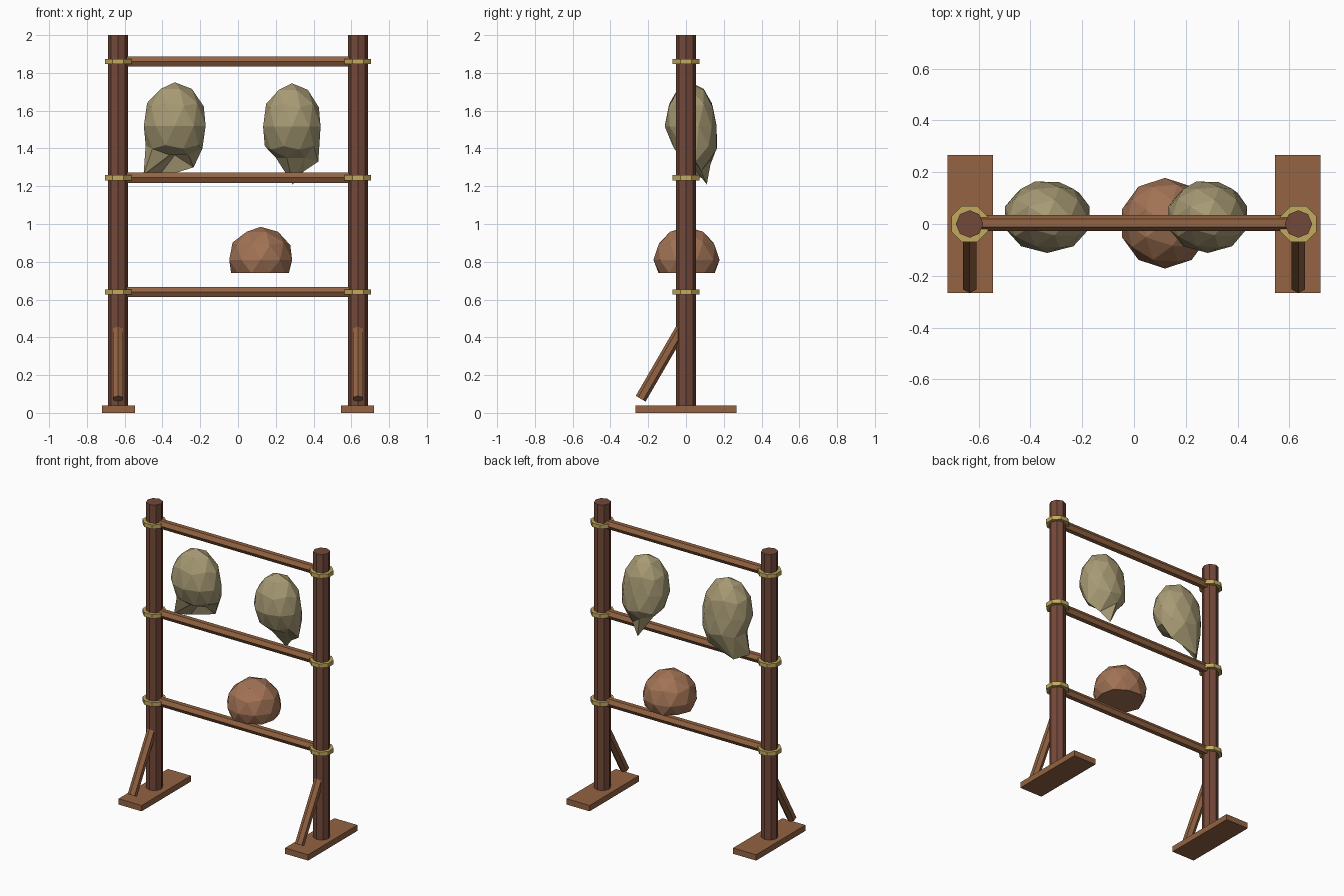
import bpy, bmesh, math
from mathutils import Vector

cube = bpy.data.objects.get("Cube")
if cube:
    bpy.data.objects.remove(cube, do_unlink=True)


def material(name, rgb):
    linear = [((c / 255 + 0.055) / 1.055) ** 2.4 for c in rgb] + [1.0]
    mat = bpy.data.materials.new(name)
    mat.use_nodes = True
    mat.diffuse_color = linear
    mat.node_tree.nodes["Principled BSDF"].inputs["Base Color"].default_value = linear
    return mat


dark_wood = material("dark wood", (116, 73, 58))
light_wood = material("light wood", (147, 99, 66))
rope = material("rope yellow", (194, 170, 94))
canvas = material("pale canvas", (167, 154, 116))
leather = material("brown leather", (162, 115, 85))


def finish(bm, name, mat):
    bmesh.ops.recalc_face_normals(bm, faces=bm.faces)
    mesh = bpy.data.meshes.new(name)
    bm.to_mesh(mesh)
    bm.free()
    mesh.materials.append(mat)
    obj = bpy.data.objects.new(name, mesh)
    bpy.context.collection.objects.link(obj)
    return obj


def beam(name, start, end, radius, sides, mat, turn=0):
    """Flat-sided pole between two points."""
    start, end = Vector(start), Vector(end)
    bm = bmesh.new()
    bmesh.ops.create_cone(bm, cap_ends=True, segments=sides, radius1=radius,
                          radius2=radius, depth=(end - start).length)
    obj = finish(bm, name, mat)
    obj.rotation_mode = "QUATERNION"
    spin = Vector((0, 0, 1)).rotation_difference(Vector((1, 0, 0)))
    spin.identity()
    spin.rotate(Vector((0, 0, 1)).rotation_difference(end - start))
    obj.rotation_quaternion = spin
    obj.location = (start + end) / 2
    # Turn the cross-section about the pole's own axis
    for v in obj.data.vertices:
        x, y = v.co.x, v.co.y
        v.co.x = x * math.cos(turn) - y * math.sin(turn)
        v.co.y = x * math.sin(turn) + y * math.cos(turn)
    return obj


def sack(name, centre, size, floor, mat, lean=0, tails=()):
    """Faceted lump with a trimmed underside and pulled-down tails."""
    bm = bmesh.new()
    bmesh.ops.create_icosphere(bm, subdivisions=2, radius=1)
    for v in bm.verts:
        sag = max(0, -v.co.z)
        v.co = Vector([c + s * u for c, s, u in zip(centre, size, v.co)])
        v.co.y += lean * sag
        v.co.z = max(v.co.z, floor)
    free = list(bm.verts)
    for tail in tails:
        nearest = min(free, key=lambda v: (v.co - Vector(tail)).length)
        nearest.co = tail
        free.remove(nearest)
    return finish(bm, name, mat)


post_x = 0.635
rail_heights = {"lower": 0.64, "middle": 1.245, "upper": 1.86}

# Posts, feet, braces and rope lashings on both sides
for side, sign in (("left", 1), ("right", -1)):
    x = sign * post_x
    beam(side + "_post", (x, 0, 0.02), (x, 0, 2), 0.053, 8, dark_wood)
    beam(side + "_brace", (x, -0.24, 0.075), (x, -0.02, 0.455), 0.03, 6, light_wood)
    bm = bmesh.new()
    bmesh.ops.create_cube(bm, size=1)
    for v in bm.verts:
        v.co = (v.co.x * 0.175 + x * 0.996, v.co.y * 0.535, (v.co.z + 0.5) * 0.04)
    finish(bm, side + "_foot", light_wood)
    for level, z in rail_heights.items():
        beam(f"{side}_{level}_lashing", (x, 0, z - 0.014), (x, 0, z + 0.014),
             0.076, 8, rope, math.pi / 8)

# Cross rails
for level, z in rail_heights.items():
    beam(level + "_rail", (-post_x, 0.003, z), (post_x, 0.003, z), 0.031, 6, light_wood)

# Hanging sacks
sack("right_sack", (-0.335, 0.025, 1.52), (0.172, 0.137, 0.23), 1.365, canvas, 0.05,
     [(-0.50, 0.02, 1.26), (-0.43, 0.10, 1.24), (-0.235, 0.09, 1.30)])
sack("left_sack", (0.285, 0.025, 1.515), (0.16, 0.137, 0.23), 1.35, canvas, 0.05,
     [(0.29, 0.11, 1.21), (0.425, 0.05, 1.33), (0.35, 0.08, 1.28)])
sack("round_bundle", (0.12, 0.003, 0.81), (0.175, 0.175, 0.175), 0.74, leather)
